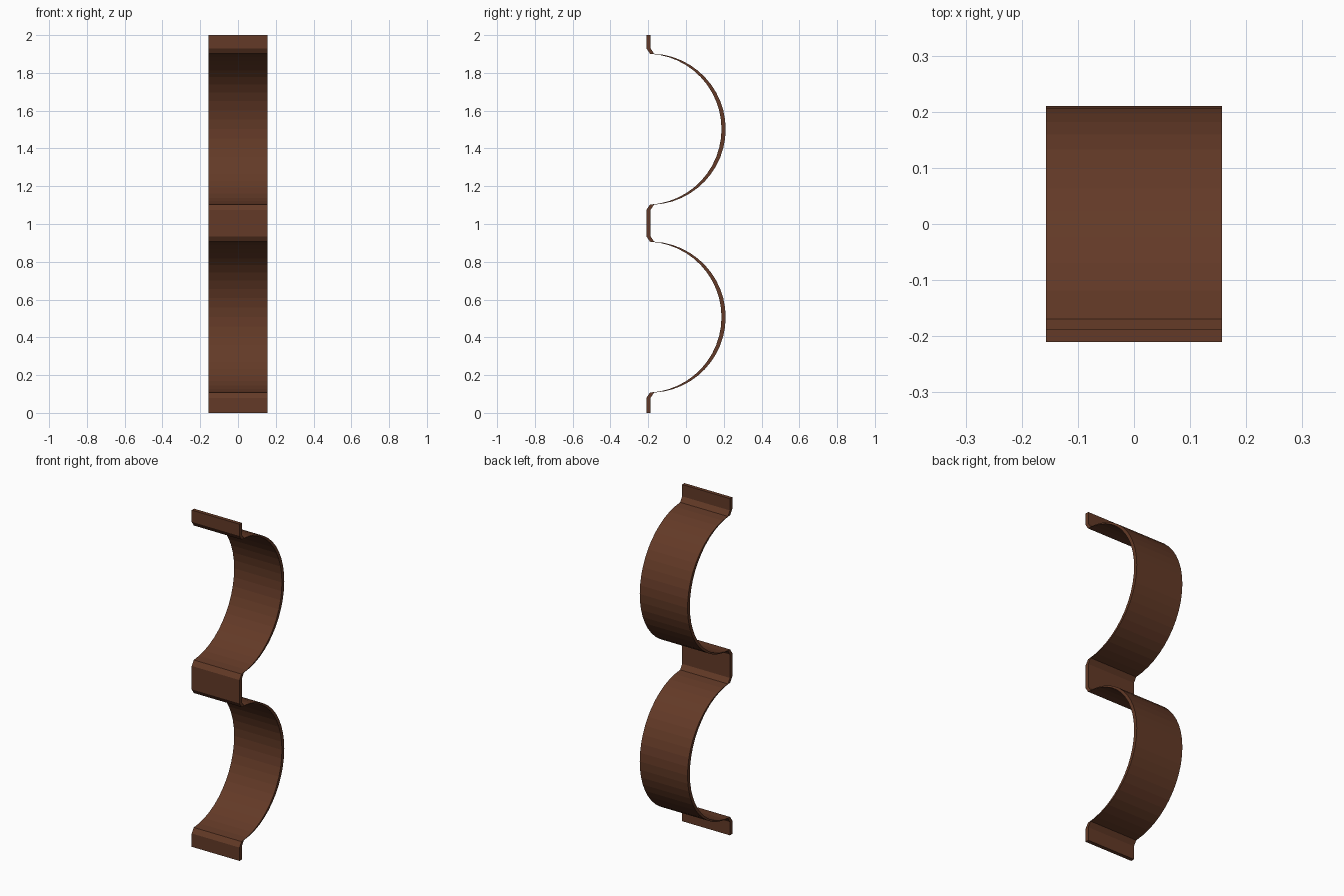
import bpy, bmesh, math

if "Cube" in bpy.data.objects:
    bpy.data.objects.remove(bpy.data.objects["Cube"])

HALF_W = 0.157      # half width of the strap
THICK = 0.022       # strap thickness, measured along y
FRONT = -0.21       # front face of the flat tabs
R = 0.4             # bow radius
SEG = 24            # facets per bow

brown = bpy.data.materials.new("rust brown")
brown.diffuse_color = (0.125, 0.042, 0.02, 1)
brown.use_nodes = True
brown.node_tree.nodes["Principled BSDF"].inputs["Base Color"].default_value = brown.diffuse_color


def bow(z_mid):
    """Half-round bow with a small slanted kink at each end, bottom to top."""
    pts = [(FRONT, z_mid - R - 0.028)]
    c = FRONT + THICK - R
    a0 = math.radians(87)
    for i in range(SEG + 1):
        a = -a0 + 2 * a0 * i / SEG
        pts.append((c + R * math.cos(a), z_mid + R * math.sin(a)))
    pts.append((FRONT, z_mid + R + 0.028))
    # shift the arc so that its inner crown sits at y = 0.21 - THICK
    dy = (0.21 - THICK) - (c + R)
    return [pts[0]] + [(y + dy, z) for y, z in pts[1:-1]] + [pts[-1]]


# strap side profile from bottom tab to top tab
profile = [(FRONT, 0.0)] + bow(0.507) + bow(1.502) + [(FRONT, 2.0)]

# sweep the profile across the width, thickened towards the back
bm = bmesh.new()
rings = []
for y, z in profile:
    rings.append([bm.verts.new(p) for p in (
        (-HALF_W, y, z), (HALF_W, y, z),
        (HALF_W, y + THICK, z), (-HALF_W, y + THICK, z))])
for a, b in zip(rings, rings[1:]):
    for i in range(4):
        j = (i + 1) % 4
        bm.faces.new((a[i], a[j], b[j], b[i]))
bm.faces.new(rings[0][::-1])
bm.faces.new(rings[-1])
bmesh.ops.recalc_face_normals(bm, faces=bm.faces)

mesh = bpy.data.meshes.new("double_bow_strap")
bm.to_mesh(mesh)
bm.free()
mesh.materials.append(brown)
strap = bpy.data.objects.new("double_bow_strap", mesh)
bpy.context.collection.objects.link(strap)
